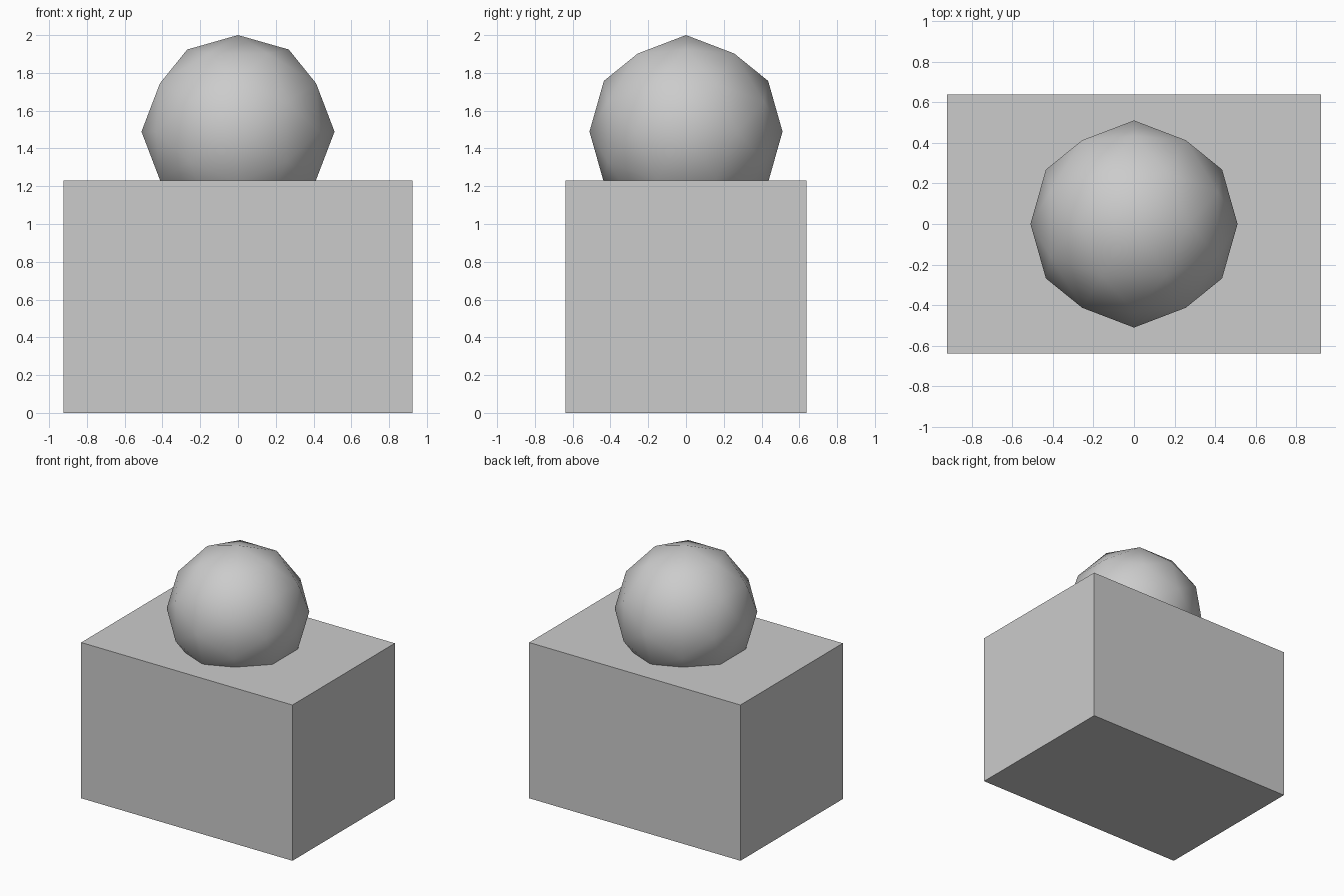
import bpy
import bmesh
from mathutils import Matrix, Vector

if "Cube" in bpy.data.objects:
    bpy.data.objects.remove(bpy.data.objects["Cube"])


def make_object(name, bm):
    bmesh.ops.recalc_face_normals(bm, faces=bm.faces[:])
    mesh = bpy.data.meshes.new(name)
    bm.to_mesh(mesh)
    bm.free()
    obj = bpy.data.objects.new(name, mesh)
    bpy.context.collection.objects.link(obj)
    return obj


# Block base
W, D, H = 1.846, 1.277, 1.23
bm = bmesh.new()
bmesh.ops.create_cube(bm, size=1, matrix=Matrix.Translation((0, 0, H / 2))
                      @ Matrix.Diagonal((W, D, H, 1)))
make_object("block", bm)

# Ball: icosahedron from three golden rectangles, split once onto the sphere
R, CENTRE = 0.511, Vector((0, 0, 1.489))
PHI = (1 + 5 ** 0.5) / 2
bm = bmesh.new()
for s in (-1, 1):
    for t in (-PHI, PHI):
        for co in ((s, 0, t), (t, s, 0), (0, t, s)):
            bm.verts.new(co)
bmesh.ops.convex_hull(bm, input=bm.verts[:])
bmesh.ops.subdivide_edges(bm, edges=bm.edges[:], cuts=1, use_grid_fill=True)
for v in bm.verts:
    v.co = CENTRE + v.co.normalized() * R
for f in bm.faces:
    f.smooth = True
make_object("ball", bm)
